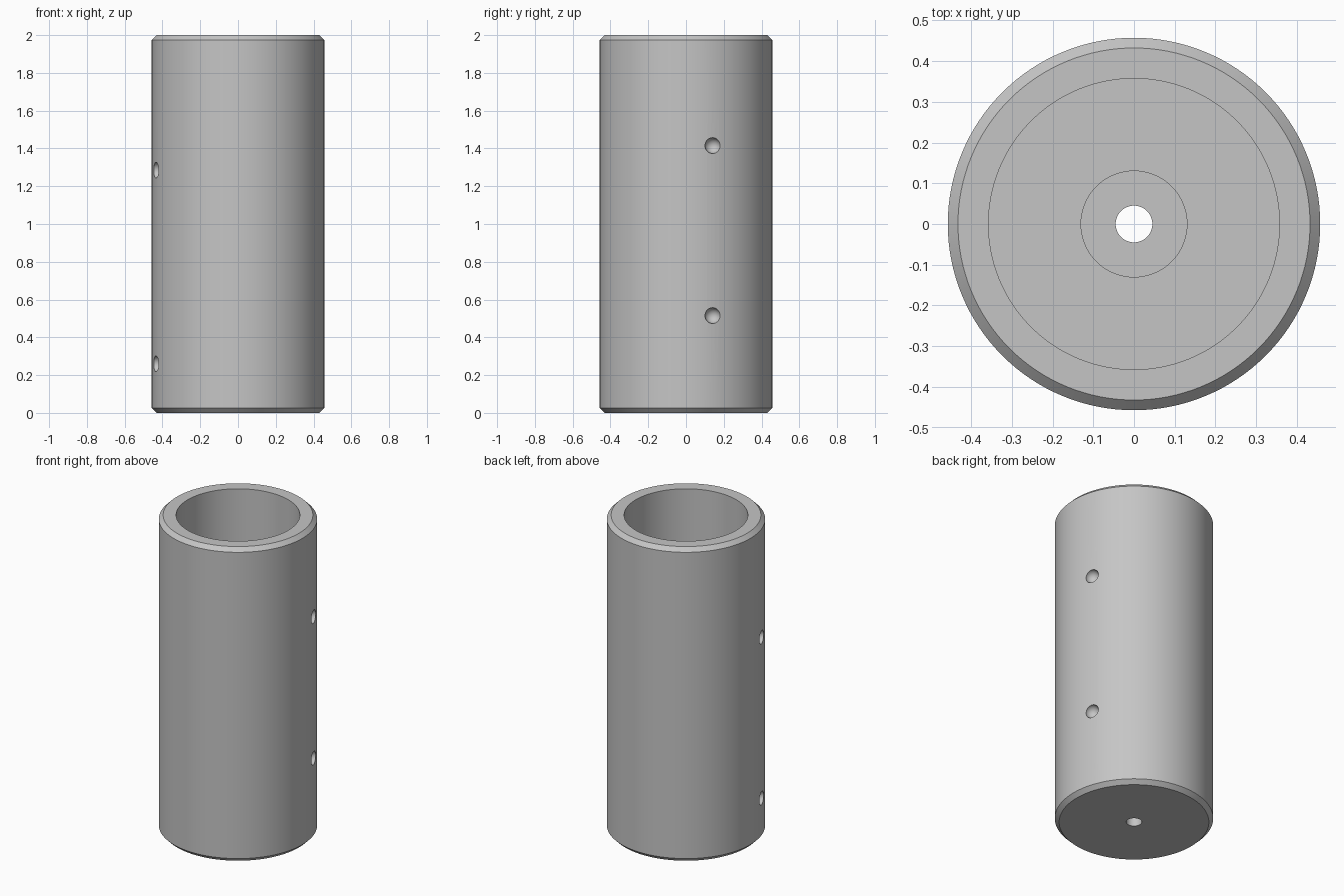
import bpy, bmesh, math
from mathutils import Matrix, Vector

if "Cube" in bpy.data.objects:
    bpy.data.objects.remove(bpy.data.objects["Cube"], do_unlink=True)

R, HEIGHT, CHAMFER = 0.457, 2.0, 0.025
BORE, RECESS, DRAIN = 0.357, 0.13, 0.045
FLOOR, RECESS_Z = 0.12, 0.06
DIMPLE = 0.042
SEGMENTS = 128

metal = bpy.data.materials.new("plain_grey")
metal.use_nodes = True
grey = (0.56, 0.56, 0.56, 1)
metal.diffuse_color = grey
metal.node_tree.nodes["Principled BSDF"].inputs["Base Color"].default_value = grey


def add_object(name, bm):
    mesh = bpy.data.meshes.new(name)
    bm.to_mesh(mesh)
    bm.free()
    mesh.materials.append(metal)
    obj = bpy.data.objects.new(name, mesh)
    bpy.context.collection.objects.link(obj)
    return obj


def lathe(name, profile):
    """Revolve a closed (radius, height) profile around the z axis."""
    bm = bmesh.new()
    verts = [bm.verts.new((r, 0, z)) for r, z in profile]
    edges = [bm.edges.new((v, verts[i - 1])) for i, v in enumerate(verts)]
    bmesh.ops.spin(bm, geom=verts + edges, cent=(0, 0, 0), axis=(0, 0, 1),
                   angle=math.tau, steps=SEGMENTS, use_merge=True)
    bmesh.ops.remove_doubles(bm, verts=bm.verts, dist=1e-5)
    bmesh.ops.recalc_face_normals(bm, faces=bm.faces)
    return add_object(name, bm)


# Cup body: chamfered rims, deep bore, stepped floor and central hole
body = lathe("cylinder_body", [
    (DRAIN, 0), (R - CHAMFER, 0), (R, CHAMFER),
    (R, HEIGHT - CHAMFER), (R - CHAMFER, HEIGHT), (BORE, HEIGHT),
    (BORE, FLOOR), (RECESS, FLOOR), (RECESS, RECESS_Z), (DRAIN, RECESS_Z)])

# Round dimples: two on each side, on opposite radial lines
bm = bmesh.new()
for degrees, heights in ((18, (0.515, 1.415)), (198, (0.26, 1.285))):
    turn = Matrix.Rotation(math.radians(degrees), 4, "Z")
    for z in heights:
        place = Matrix.Translation(turn @ Vector((R, 0, z)))
        pole = turn @ Matrix.Rotation(math.pi / 2, 4, "Y")
        bmesh.ops.create_uvsphere(bm, u_segments=32, v_segments=16,
                                  radius=DIMPLE, matrix=place @ pole)
cutter = add_object("dimple_cutter", bm)
cutter.hide_render = True
cutter.hide_set(True)

cut = body.modifiers.new("dimples", "BOOLEAN")
cut.operation = "DIFFERENCE"
cut.solver = "EXACT"
cut.object = cutter

# Apply the cut, then smooth the round walls
bpy.ops.object.select_all(action="DESELECT")
body.select_set(True)
bpy.context.view_layer.objects.active = body
bpy.ops.object.modifier_apply(modifier=cut.name)
bpy.data.objects.remove(cutter, do_unlink=True)
bpy.ops.object.shade_smooth_by_angle(angle=math.radians(30))
